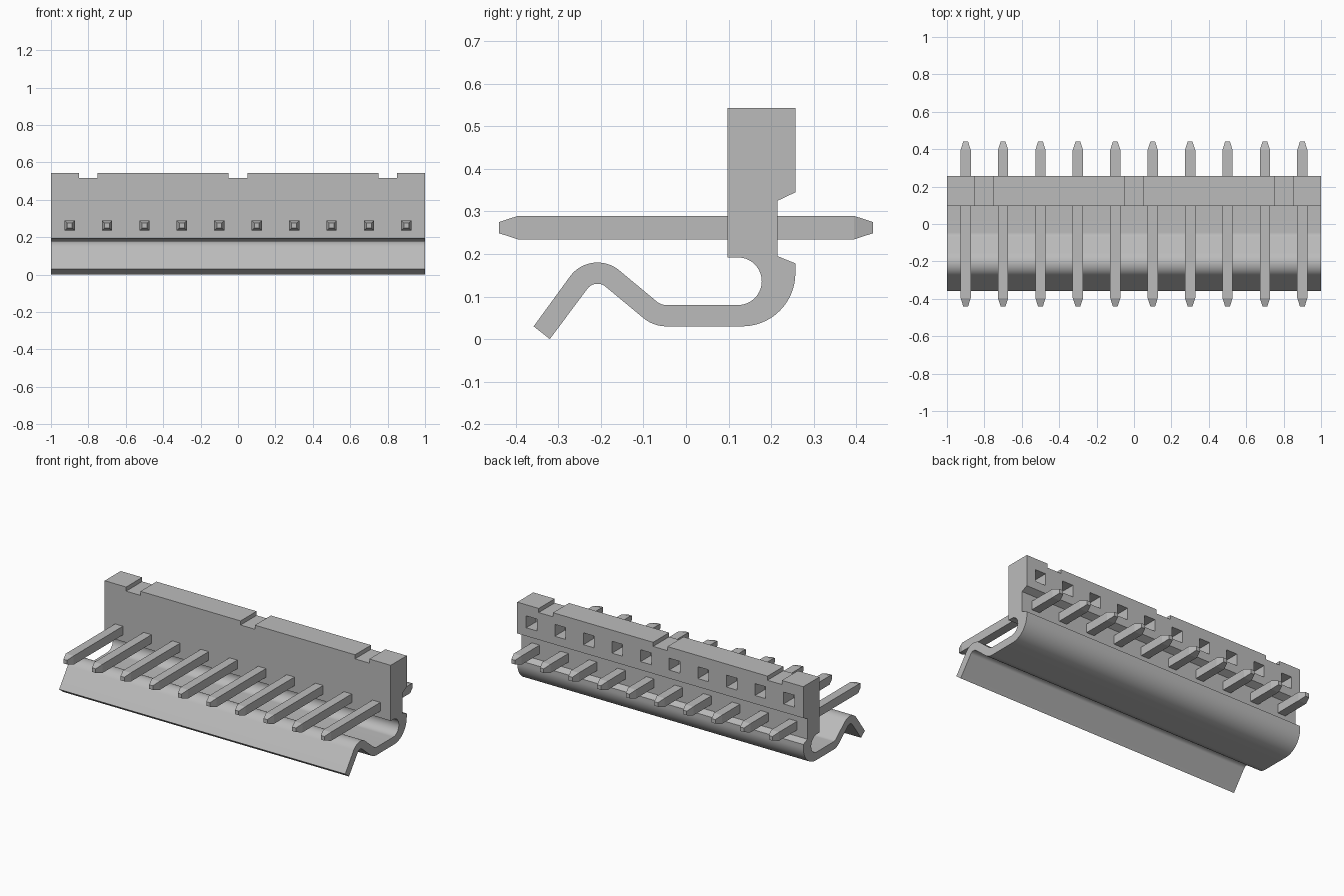
import bpy
import bmesh
from math import radians, cos, sin
from mathutils import Matrix, Vector

cube = bpy.data.objects.get("Cube")
if cube:
    bpy.data.objects.remove(cube, do_unlink=True)

GREY = (0.5, 0.5, 0.5, 1.0)
mat = bpy.data.materials.new("plain grey")
mat.use_nodes = True
mat.diffuse_color = GREY
mat.node_tree.nodes["Principled BSDF"].inputs["Base Color"].default_value = GREY


def arc(cy, cz, r, a0, a1, n=18):
    """Points on an arc in the YZ plane, angles in degrees."""
    angles = [radians(a0 + (a1 - a0) * i / n) for i in range(n + 1)]
    return [(cy + r * cos(a), cz + r * sin(a)) for a in angles]


def make_object(name, bm):
    bmesh.ops.recalc_face_normals(bm, faces=bm.faces)
    mesh = bpy.data.meshes.new(name)
    bm.to_mesh(mesh)
    bm.free()
    obj = bpy.data.objects.new(name, mesh)
    bpy.context.collection.objects.link(obj)
    mesh.materials.append(mat)
    return obj


def add_box(bm, centre, size):
    bmesh.ops.create_cube(bm, size=1.0, matrix=Matrix.Translation(centre)
                          @ Matrix.Diagonal((*size, 1.0)))


# Housing: wall, rounded hook and bent spring lip as one extruded section
section = [(0.097, 0.543), (0.097, 0.192)]
section += arc(0.122, 0.136, 0.056, 90, -90, 28)          # inside of hook
section += arc(-0.046, 0.115, 0.035, 270, 228.6, 10)      # lip, upper side
section += arc(-0.208, 0.100, 0.080, 48.6, 143.6)
section += [(-0.358, 0.030), (-0.320, 0.000)]             # lip end
section += arc(-0.208, 0.100, 0.030, 143.6, 48.6)         # lip, lower side
section += arc(-0.046, 0.115, 0.085, 228.6, 270, 10)
section += arc(0.132, 0.155, 0.125, -90, 0, 20)           # outside of hook
section += [(0.257, 0.178), (0.215, 0.195),               # groove for pins
            (0.215, 0.325), (0.257, 0.345), (0.257, 0.543)]

bm = bmesh.new()
face = bm.faces.new([bm.verts.new((-1.0, y, z)) for y, z in section])
extruded = bmesh.ops.extrude_face_region(bm, geom=[face], use_keep_orig=True)
bmesh.ops.translate(bm, vec=(2.0, 0, 0),
                    verts=[v for v in extruded["geom"]
                           if isinstance(v, bmesh.types.BMVert)])
housing = make_object("housing", bm)

# Cutter: three top notches and a row of blind square sockets in the back
pin_x = [-0.9 + 0.2 * i for i in range(10)]
bm = bmesh.new()
for x in (-0.8, 0.0, 0.8):
    add_box(bm, (x, 0.177, 0.567), (0.1, 0.3, 0.1))
for x in pin_x:
    add_box(bm, (x, 0.217, 0.435), (0.075, 0.12, 0.075))
cutter = make_object("housing_cutter", bm)
cutter.hide_render = True

cut = housing.modifiers.new("cut", "BOOLEAN")
cut.operation = "DIFFERENCE"
cut.solver = "EXACT"
cut.object = cutter
bpy.ops.object.select_all(action="DESELECT")
bpy.context.view_layer.objects.active = housing
housing.select_set(True)
bpy.ops.object.modifier_apply(modifier=cut.name)
bpy.data.objects.remove(cutter, do_unlink=True)
bpy.ops.object.shade_smooth_by_angle(angle=radians(20))

# Pins: square bars with tapered tips, sharing one mesh
bm = bmesh.new()
rings = []
for y, half in ((-0.44, 0.013), (-0.395, 0.0275), (0.395, 0.0275), (0.44, 0.013)):
    rings.append([bm.verts.new(Vector((sx * half, y, sz * half)))
                  for sx, sz in ((-1, -1), (1, -1), (1, 1), (-1, 1))])
for a, b in zip(rings, rings[1:]):
    for i in range(4):
        j = (i + 1) % 4
        bm.faces.new((a[i], a[j], b[j], b[i]))
bm.faces.new(rings[0])
bm.faces.new(rings[-1])
first_pin = make_object("pin_1", bm)
first_pin.location = (pin_x[0], 0, 0.262)
for i, x in enumerate(pin_x[1:], start=2):
    pin = bpy.data.objects.new(f"pin_{i}", first_pin.data)
    pin.location = (x, 0, 0.262)
    bpy.context.collection.objects.link(pin)
